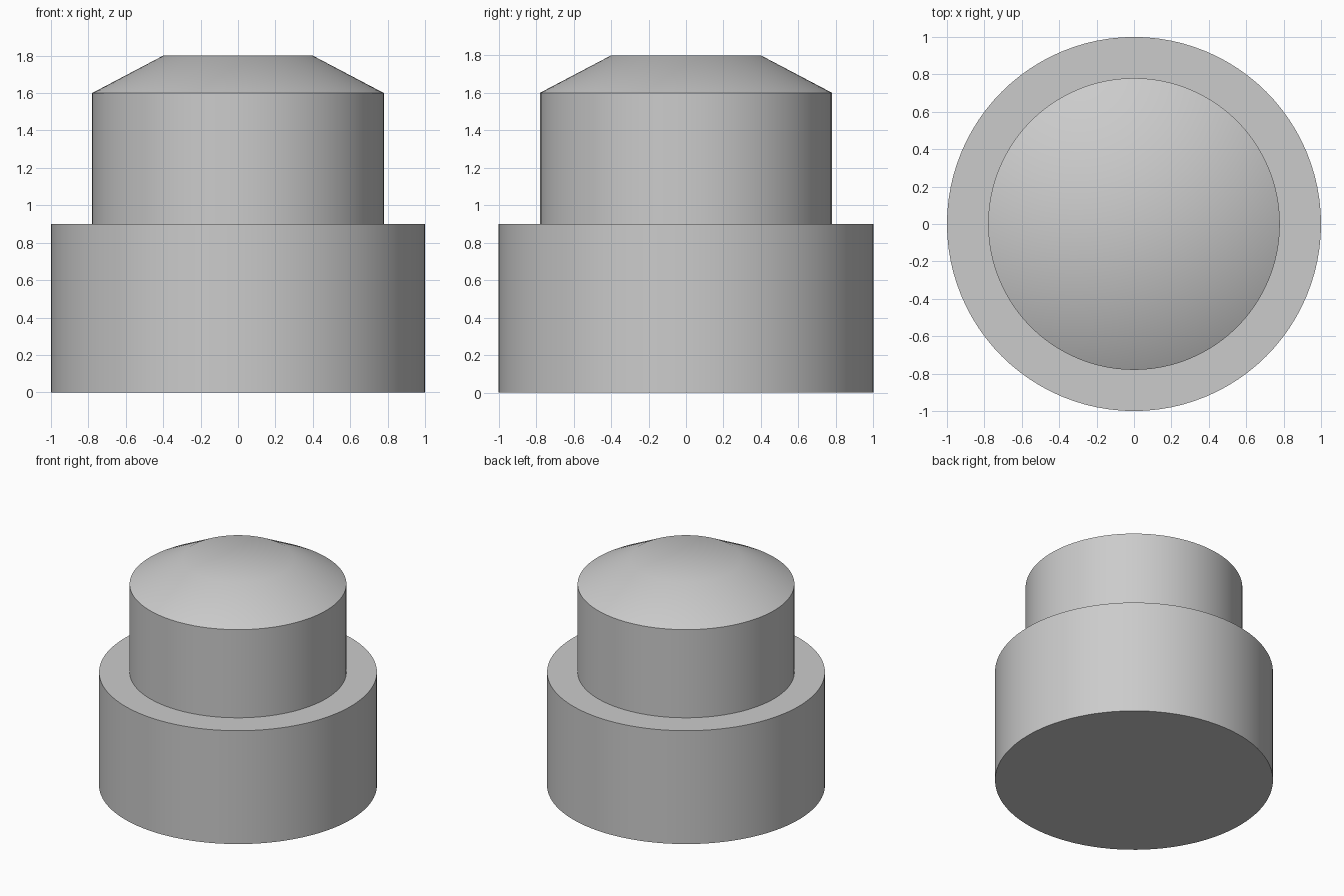
import bpy
import bmesh
import math

SEGMENTS = 96

cube = bpy.data.objects.get("Cube")
if cube:
    bpy.data.objects.remove(cube, do_unlink=True)

# Single plain grey
grey = bpy.data.materials.new("light grey")
grey.use_nodes = True
colour = (0.6, 0.6, 0.6, 1.0)
grey.diffuse_color = colour
grey.node_tree.nodes["Principled BSDF"].inputs["Base Color"].default_value = colour


def lathe(name, profile):
    """Spin a (radius, height) profile round the z axis into a smooth solid."""
    bm = bmesh.new()
    verts = [bm.verts.new((r, 0, z)) for r, z in profile]
    edges = [bm.edges.new(pair) for pair in zip(verts, verts[1:])]
    bmesh.ops.spin(bm, geom=verts + edges, axis=(0, 0, 1), cent=(0, 0, 0),
                   angle=math.tau, steps=SEGMENTS)
    bmesh.ops.remove_doubles(bm, verts=bm.verts, dist=0.0001)
    bmesh.ops.recalc_face_normals(bm, faces=bm.faces)
    mesh = bpy.data.meshes.new(name)
    bm.to_mesh(mesh)
    bm.free()
    mesh.materials.append(grey)
    obj = bpy.data.objects.new(name, mesh)
    bpy.context.collection.objects.link(obj)
    bpy.ops.object.select_all(action='DESELECT')
    obj.select_set(True)
    bpy.context.view_layer.objects.active = obj
    bpy.ops.object.shade_smooth_by_angle(angle=math.radians(30))
    return obj


# Wide base, narrower body and shallow flat-topped cone in one solid
lathe("stepped_cap", [(0, 0), (1, 0), (1, 0.9), (0.78, 0.9),
                      (0.78, 1.6), (0.4, 1.8), (0, 1.8)])
